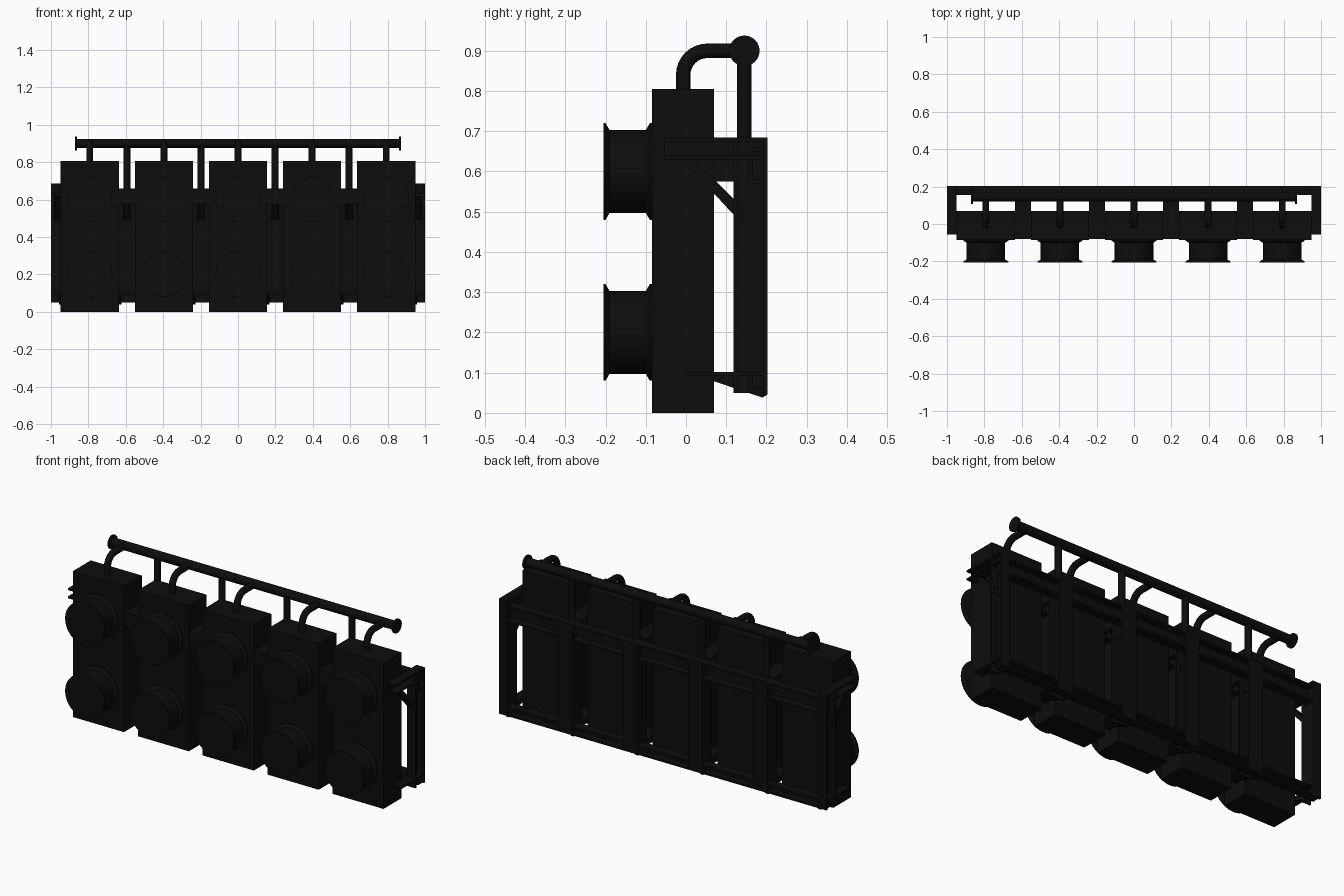
import bpy, bmesh, math
from mathutils import Matrix, Vector

if "Cube" in bpy.data.objects:
    bpy.data.objects.remove(bpy.data.objects["Cube"])

black = bpy.data.materials.new("matt_black")
black.use_nodes = True
COLOUR = (0.004, 0.004, 0.004, 1)
black.diffuse_color = COLOUR
black.node_tree.nodes["Principled BSDF"].inputs["Base Color"].default_value = COLOUR


def finish(name, bm, smooth=False):
    bmesh.ops.recalc_face_normals(bm, faces=bm.faces)
    mesh = bpy.data.meshes.new(name)
    bm.to_mesh(mesh)
    bm.free()
    obj = bpy.data.objects.new(name, mesh)
    bpy.context.collection.objects.link(obj)
    mesh.materials.append(black)
    if smooth:
        bpy.ops.object.select_all(action='DESELECT')
        obj.select_set(True)
        bpy.context.view_layer.objects.active = obj
        bpy.ops.object.shade_smooth_by_angle(angle=math.radians(35))
    return obj


def add_box(bm, xs, ys, zs):
    lo, hi = Vector((min(xs), ys[0], zs[0])), Vector((max(xs), ys[1], zs[1]))
    size = hi - lo
    bmesh.ops.create_cube(bm, size=1, matrix=Matrix.Translation((lo + hi) / 2)
                          @ Matrix.Diagonal((*size, 1)))


def add_prism(bm, profile, x0, x1):
    # extrude a y-z outline along x
    face = bm.faces.new([bm.verts.new((x0, y, z)) for y, z in profile])
    ext = bmesh.ops.extrude_face_region(bm, geom=[face])
    verts = [v for v in ext["geom"] if isinstance(v, bmesh.types.BMVert)]
    bmesh.ops.translate(bm, vec=(x1 - x0, 0, 0), verts=verts)


def lathe(name, x, z, profile, sides=40):
    # spin an (r, y) outline around a y axis through (x, z)
    bm = bmesh.new()
    verts = [bm.verts.new((x + r, y, z)) for r, y in profile]
    edges = [bm.edges.new(pair) for pair in zip(verts, verts[1:])]
    bmesh.ops.spin(bm, geom=verts + edges, cent=(x, 0, z), axis=(0, 1, 0),
                   angle=math.tau, steps=sides)
    bmesh.ops.remove_doubles(bm, verts=bm.verts, dist=0.0001)
    return finish(name, bm, True)


def tube(name, points, radius, sides=16):
    # sweep a circle along a path lying in one plane
    bm = bmesh.new()
    points = [Vector(p) for p in points]
    rings = []
    for i, p in enumerate(points):
        along = (points[min(i + 1, len(points) - 1)] - points[max(i - 1, 0)]).normalized()
        side = Vector((1, 0, 0)) if abs(along.x) < 0.5 else Vector((0, 1, 0))
        up = along.cross(side)
        rings.append([bm.verts.new(p + radius * (math.cos(a) * side + math.sin(a) * up))
                      for a in (math.tau * k / sides for k in range(sides))])
    for a, b in zip(rings, rings[1:]):
        for k in range(sides):
            n = (k + 1) % sides
            bm.faces.new((a[k], a[n], b[n], b[k]))
    bm.faces.new(rings[0])
    bm.faces.new(rings[-1])
    return finish(name, bm, True)


PITCH = 0.396
PIPE_Y, PIPE_Z = 0.145, 0.9
REAR = 0.203

# Cabinets with two drums and a bent pipe each
drum = [(0, -0.08), (0.12, -0.085), (0.12, -0.09), (0.103, -0.1), (0.103, -0.19),
        (0.12, -0.2), (0.12, -0.205), (0, -0.205)]
for i in range(-2, 3):
    x = i * PITCH
    bm = bmesh.new()
    add_box(bm, (x - 0.156, x + 0.156), (-0.085, 0.07), (0, 0.805))
    finish("cabinet", bm)
    for z in (0.2, 0.6):
        lathe("drum", x, z, drum)
    r = 0.06
    bend = [(x, -0.007 + r * (1 - math.cos(a)), PIPE_Z - r + r * math.sin(a))
            for a in (math.pi / 2 * k / 8 for k in range(9))]
    tube("bent_pipe", [(x, -0.007, 0.79)] + bend + [(x, PIPE_Y, PIPE_Z)], 0.018)

# Header pipe with end flanges
tube("header_pipe", [(-0.87, PIPE_Y, PIPE_Z), (0.87, PIPE_Y, PIPE_Z)], 0.024)
for s in (-1, 1):
    tube("pipe_flange", [(s * 0.862, PIPE_Y, PIPE_Z), (s * 0.872, PIPE_Y, PIPE_Z)], 0.038, 24)

brace = [(0.0, 0.62), (0.03, 0.62), (0.135, 0.515), (0.135, 0.475)]
foot = [(0.0, 0.102), (REAR, 0.102), (REAR, 0.046), (0.19, 0.038)]

# Inner frames between the cabinets
for i in range(-2, 2):
    x = (i + 0.5) * PITCH
    tube("pipe_support", [(x, PIPE_Y, 0.6), (x, PIPE_Y, PIPE_Z)], 0.018)
    bm = bmesh.new()
    left, right = x - 0.042, x + 0.042
    add_box(bm, (left, left + 0.01), (0.12, REAR), (0.05, 0.66))
    for y in (0.12, REAR - 0.01):
        add_box(bm, (left, right), (y, y + 0.01), (0.05, 0.66))
    finish("inner_post", bm)
    bm = bmesh.new()
    add_box(bm, (left, right), (-0.08, 0.13), (0.575, 0.66))
    finish("inner_arm", bm)
    bm = bmesh.new()
    add_prism(bm, brace, x - 0.02, x + 0.02)
    add_prism(bm, foot, left, left + 0.012)
    add_box(bm, (left, right), (0.0, REAR), (0.09, 0.102))
    finish("inner_brace", bm)

# End frames of outward-facing channels
for s in (-1, 1):
    inner, web, outer = s * 0.948, s * 0.958, s * 1.0
    bm = bmesh.new()
    add_box(bm, (inner, web), (0.118, REAR), (0.05, 0.685))
    for y in (0.118, REAR - 0.01):
        add_box(bm, (inner, outer), (y, y + 0.01), (0.05, 0.685))
    finish("end_post", bm)
    bm = bmesh.new()
    add_box(bm, (inner, web), (-0.055, REAR), (0.63, 0.685))
    for z in (0.63, 0.675):
        add_box(bm, (inner, outer), (-0.055, REAR), (z, z + 0.01))
    finish("end_arm", bm)
    bm = bmesh.new()
    add_prism(bm, brace, inner, s * 0.985)
    add_prism(bm, foot, inner, web)
    add_box(bm, (inner, outer), (0.0, REAR), (0.092, 0.102))
    finish("end_brace", bm)

# Rear rails as channels open to the back
for name, low, high in (("upper_rail", 0.57, 0.66), ("lower_rail", 0.05, 0.102)):
    bm = bmesh.new()
    add_box(bm, (-0.99, 0.99), (0.155, 0.165), (low, high))
    for z in (low, high - 0.01):
        add_box(bm, (-0.99, 0.99), (0.155, REAR), (z, z + 0.01))
    finish(name, bm)
